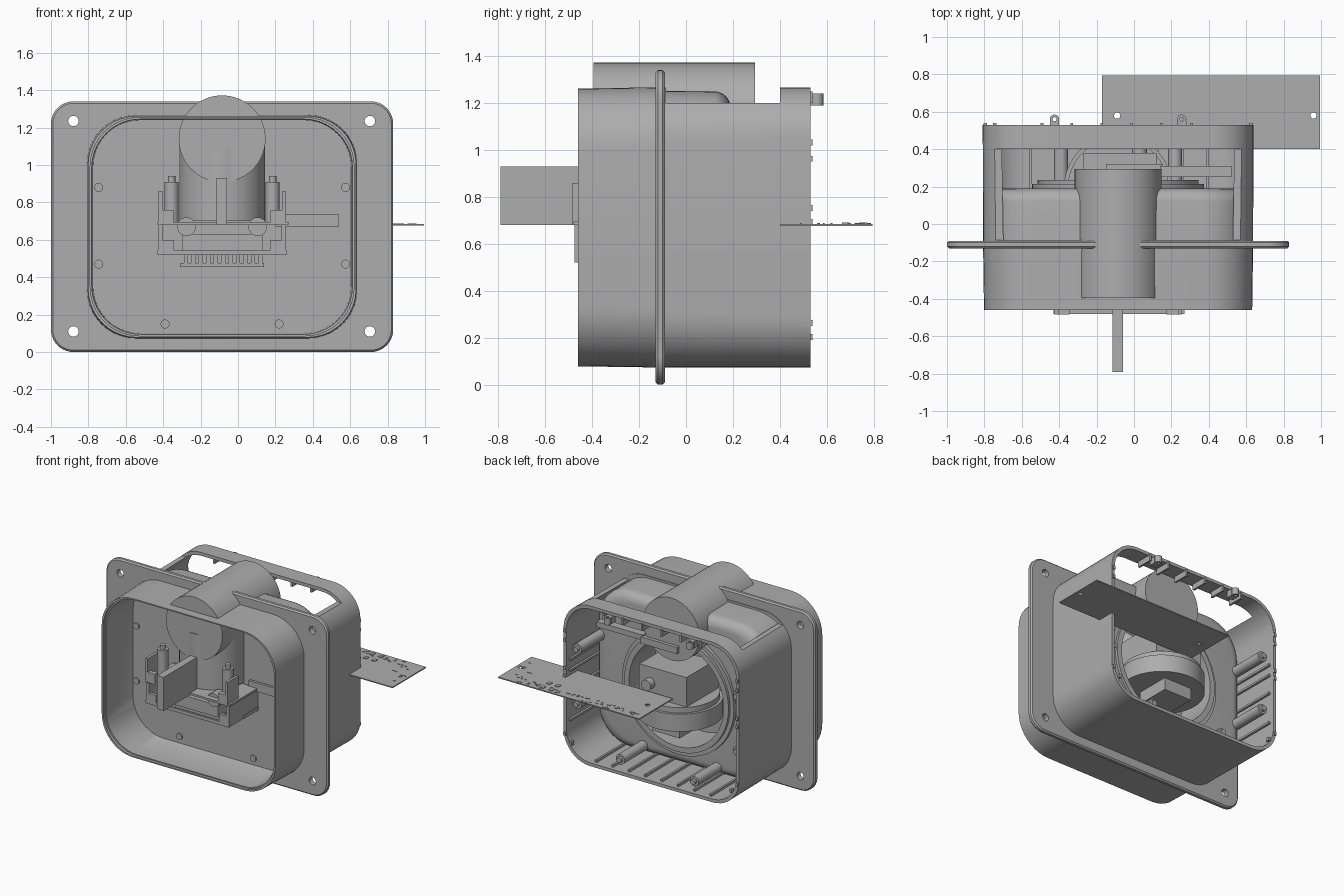
import bpy, bmesh, math, random
from mathutils import Matrix, Vector

if "Cube" in bpy.data.objects:
    bpy.data.objects.remove(bpy.data.objects["Cube"])
random.seed(4)
CX, CZ = -0.085, 0.67          # centre of the housing

grey = bpy.data.materials.new("neutral grey")
grey.use_nodes = True
grey.diffuse_color = (0.42, 0.42, 0.42, 1)
grey.node_tree.nodes["Principled BSDF"].inputs["Base Color"].default_value = grey.diffuse_color


def finish(bm, name):
    bmesh.ops.recalc_face_normals(bm, faces=bm.faces)
    me = bpy.data.meshes.new(name)
    bm.to_mesh(me)
    bm.free()
    me.materials.append(grey)
    ob = bpy.data.objects.new(name, me)
    bpy.context.collection.objects.link(ob)
    return ob


def smooth(ob):
    bpy.ops.object.select_all(action='DESELECT')
    ob.select_set(True)
    bpy.context.view_layer.objects.active = ob
    bpy.ops.object.shade_smooth_by_angle(angle=math.radians(35))


def add_box(bm, x0, x1, y0, y1, z0, z1):
    size = Matrix.Diagonal((x1 - x0, y1 - y0, z1 - z0, 1))
    mid = Matrix.Translation(((x0 + x1) / 2, (y0 + y1) / 2, (z0 + z1) / 2))
    bmesh.ops.create_cube(bm, size=1, matrix=mid @ size)


def box(name, *dims):
    bm = bmesh.new()
    add_box(bm, *dims)
    return finish(bm, name)


def add_cyl(bm, start, end, r, seg=32):
    a, b = Vector(start), Vector(end)
    turn = (b - a).to_track_quat('Z', 'Y').to_matrix().to_4x4()
    bmesh.ops.create_cone(bm, cap_ends=True, segments=seg, radius1=r, radius2=r,
                          depth=(b - a).length, matrix=Matrix.Translation((a + b) / 2) @ turn)


def cyl(name, start, end, r, seg=32):
    bm = bmesh.new()
    add_cyl(bm, start, end, r, seg)
    ob = finish(bm, name)
    smooth(ob)
    return ob


def rounded_loop(bm, hw, hh, r, y, steps=10):
    """Rounded rectangle in the XZ plane around the housing centre."""
    verts = []
    for k, (sx, sz) in enumerate([(1, 1), (-1, 1), (-1, -1), (1, -1)]):
        for i in range(steps + 1):
            a = math.pi / 2 * (k + i / steps)
            verts.append(bm.verts.new((CX + sx * (hw - r) + r * math.cos(a), y,
                                       CZ + sz * (hh - r) + r * math.sin(a))))
    return verts


def loft(name, sections, closed=False):
    bm = bmesh.new()
    loops = [rounded_loop(bm, *s) for s in sections]
    pairs = list(zip(loops, loops[1:])) + ([(loops[-1], loops[0])] if closed else [])
    for a, b in pairs:
        for i in range(len(a)):
            j = (i + 1) % len(a)
            bm.faces.new((a[i], a[j], b[j], b[i]))
    if not closed:
        bm.faces.new(loops[0])
        bm.faces.new(loops[-1])
    ob = finish(bm, name)
    smooth(ob)
    return ob


def cut(ob, cutter):
    mod = ob.modifiers.new("cut", 'BOOLEAN')
    mod.operation, mod.object, mod.solver = 'DIFFERENCE', cutter, 'EXACT'
    bpy.context.view_layer.objects.active = ob
    bpy.ops.object.modifier_apply(modifier="cut")
    bpy.data.objects.remove(cutter)
    smooth(ob)


# Mounting flange with four corner holes
flange = loft("flange", [(0.905, 0.66, 0.11, -0.13), (0.915, 0.67, 0.12, -0.12),
                         (0.915, 0.67, 0.12, -0.1), (0.905, 0.66, 0.11, -0.09)])
bm = bmesh.new()
for x in (-0.88, 0.705):
    for z in (0.11, 1.235):
        add_cyl(bm, (x, -0.3, z), (x, 0.1, z), 0.028, 20)
cut(flange, finish(bm, "hole_cutter"))

# Front tub: pocket floor, rim, outside, filleted back
fillet = [(0.7 - 0.07 * (1 - math.cos(t)), 0.58 - 0.07 * (1 - math.cos(t)), 0.25,
           0.12 + 0.07 * math.sin(t)) for t in [math.pi / 12 * i for i in range(7)]]
tub = loft("front_tub", [(0.67, 0.55, 0.24, -0.1), (0.69, 0.57, 0.25, -0.13),
                         (0.697, 0.575, 0.26, -0.44), (0.705, 0.583, 0.26, -0.44),
                         (0.705, 0.583, 0.26, -0.46), (0.717, 0.592, 0.26, -0.46),
                         (0.722, 0.597, 0.26, -0.11), (0.7, 0.582, 0.25, -0.1)] + fillet)
cut(tub, cyl("recess_cutter", (CX, -0.06, 0.635), (CX, 0.5, 0.635), 0.39, 64))

# Rear shell, open at the back, with the roof cut away
shell = loft("rear_shell", [(0.722, 0.597, 0.23, -0.09), (0.724, 0.597, 0.22, 0.53),
                            (0.7, 0.573, 0.2, 0.53), (0.697, 0.57, 0.205, -0.09)], closed=True)
cut(shell, box("roof_cutter", -1.2, 1.2, -0.085, 0.4, 1.2, 1.6))

# Raised ring around the rear recess
bm = bmesh.new()
rings = []
for r, y in ((0.46, 0.18), (0.46, 0.215), (0.43, 0.215), (0.43, 0.235), (0.39, 0.235), (0.39, 0.18)):
    rings.append([bm.verts.new((CX + r * math.cos(2 * math.pi * i / 64), y,
                                0.635 + r * math.sin(2 * math.pi * i / 64))) for i in range(64)])
for a, b in zip(rings, rings[1:] + rings[:1]):
    for i in range(64):
        j = (i + 1) % 64
        bm.faces.new((a[i], a[j], b[j], b[i]))
smooth(finish(bm, "recess_ring"))

# Screw bosses, front screw heads and shell rails
bosses, screws, rails = bmesh.new(), bmesh.new(), bmesh.new()
for side in (-1, 1):
    for dx, z in ((0.66, 0.88), (0.66, 0.47), (0.305, 0.15)):
        x = CX + side * dx
        add_cyl(bosses, (x, 0.14, z), (x, 0.46, z), 0.037, 20)
        add_cyl(bosses, (x, 0.46, z), (x, 0.48, z), 0.02, 16)
        add_cyl(screws, (x, -0.09, z), (x, -0.14, z), 0.024, 20)
    for z in (0.4, 0.94):
        add_cyl(screws, (CX + side * 0.27, -0.09, z), (CX + side * 0.27, -0.115, z), 0.032, 20)
    for z in (0.35, 0.58, 0.72, 0.8):
        x = CX + side * 0.695
        add_box(rails, x - 0.012, x + 0.012, 0.15, 0.5, z, z + 0.015)
    for z in (0.19, 0.25, 0.68, 0.74, 0.95, 1.02):
        x = CX + side * 0.71
        if 0.3 < z or z < 0.2:
            x -= side * (0.05 if z < 0.2 else 0)
        add_box(rails, x - 0.01, x + 0.01, 0.51, 0.54, z, z + 0.025)
for i in range(8):
    x = -0.56 + i * 0.135
    add_box(rails, x, x + 0.015, 0.15, 0.5, 0.09, 0.115)
for i in range(6):
    x = -0.5 + i * 0.16
    add_box(rails, x, x + 0.015, 0.42, 0.54, 1.2, 1.25)
smooth(finish(bosses, "screw_bosses"))
smooth(finish(screws, "screw_heads"))
finish(rails, "shell_rails")

# Rear lugs on the roof band
for side in (-1, 1):
    x = CX + side * 0.34
    lug = cyl("roof_lug", (x, 0.56, 1.19), (x, 0.56, 1.24), 0.025, 24)
    cut(lug, cyl("lug_cutter", (x, 0.56, 1.1), (x, 0.56, 1.3), 0.011, 16))
    box("roof_lug_base", x - 0.025, x + 0.025, 0.5, 0.55, 1.19, 1.24)

# Large roller through the roof and its upright housing
cyl("roller", (CX, -0.395, 1.14), (CX, 0.295, 1.14), 0.232, 64)
cyl("upright_housing", (CX, -0.17, 0.7), (CX, -0.17, 1.1), 0.23, 64)

# Rear drive: drum, block and shaft
cyl("drum", (CX, 0.19, 0.47), (CX, 0.19, 0.6), 0.29, 64)
cyl("drum_lid", (CX, 0.19, 0.6), (CX, 0.19, 0.64), 0.27, 64)
box("drive_block", -0.27, 0.12, 0.0, 0.38, 0.64, 0.86)
cyl("drive_shaft", (0.03, 0.3, 0.74), (0.03, 0.43, 0.74), 0.04)
box("drive_foot", -0.2, 0.03, 0.1, 0.36, 0.38, 0.47)
box("drive_arm", 0.14, 0.52, 0.25, 0.31, 1.0, 1.04)
box("drive_bracket", -0.15, 0.15, 0.25, 0.32, 0.98, 1.03)

# Front mechanism: blade, tray, cage, posts and comb
box("blade", -0.115, -0.06, -0.79, -0.3, 0.68, 0.93)
box("tray", -0.43, 0.27, -0.48, -0.15, 0.68, 0.695)
box("side_arm", 0.2, 0.54, -0.16, -0.14, 0.67, 0.735)
bm = bmesh.new()
add_box(bm, -0.43, 0.26, -0.475, -0.46, 0.52, 0.545)
add_box(bm, -0.43, 0.26, -0.3, -0.1, 0.52, 0.545)
add_box(bm, -0.3, 0.13, -0.42, -0.15, 0.54, 0.63)
for side in (-1, 1):
    x = CX + side * 0.33
    add_box(bm, x - 0.012, x + 0.012, -0.475, -0.1, 0.52, 0.69)
    add_box(bm, x - 0.01, x + 0.01, -0.485, -0.36, 0.68, 0.86)
    x = CX + side * 0.3
    add_box(bm, x - 0.04, x + 0.04, -0.475, -0.45, 0.53, 0.6)
    add_box(bm, x - 0.04, x + 0.04, -0.485, -0.45, 0.69, 0.76)
finish(bm, "cage")
bm = bmesh.new()
for side in (-1, 1):
    x = CX + side * 0.27
    add_cyl(bm, (x, -0.38, 0.69), (x, -0.38, 0.91), 0.038, 24)
    add_cyl(bm, (x, -0.38, 0.91), (x, -0.38, 0.94), 0.02, 16)
    x = CX + side * 0.19
    add_cyl(bm, (x, -0.44, 0.67), (x, -0.36, 0.67), 0.05, 24)
smooth(finish(bm, "posts"))
bm = bmesh.new()
add_box(bm, -0.31, 0.14, -0.3, -0.12, 0.455, 0.475)
for i in range(11):
    x = -0.29 + i * 0.04
    add_box(bm, x, x + 0.022, -0.3, -0.12, 0.47, 0.53)
finish(bm, "comb")

# Circuit board sticking out at the back, with two holes
board = box("circuit_board", -0.17, 0.995, 0.4, 0.795, 0.677, 0.685)
for x in (-0.09, 0.96):
    cut(board, cyl("board_hole_cutter", (x, 0.58, 0.6), (x, 0.58, 0.75), 0.017, 16))
bm = bmesh.new()
for x in (0.58, 0.65):
    for y in (0.68, 0.755):
        add_box(bm, x - 0.014, x + 0.014, y - 0.016, y + 0.016, 0.684, 0.69)
for i in range(70):
    x = random.uniform(-0.14, 0.95)
    y = random.uniform(0.72, 0.785) if x < 0.85 else random.uniform(0.42, 0.77)
    add_box(bm, x - 0.008, x + 0.008, y - 0.003, y + 0.003, 0.684, 0.688)
finish(bm, "board_chips")
